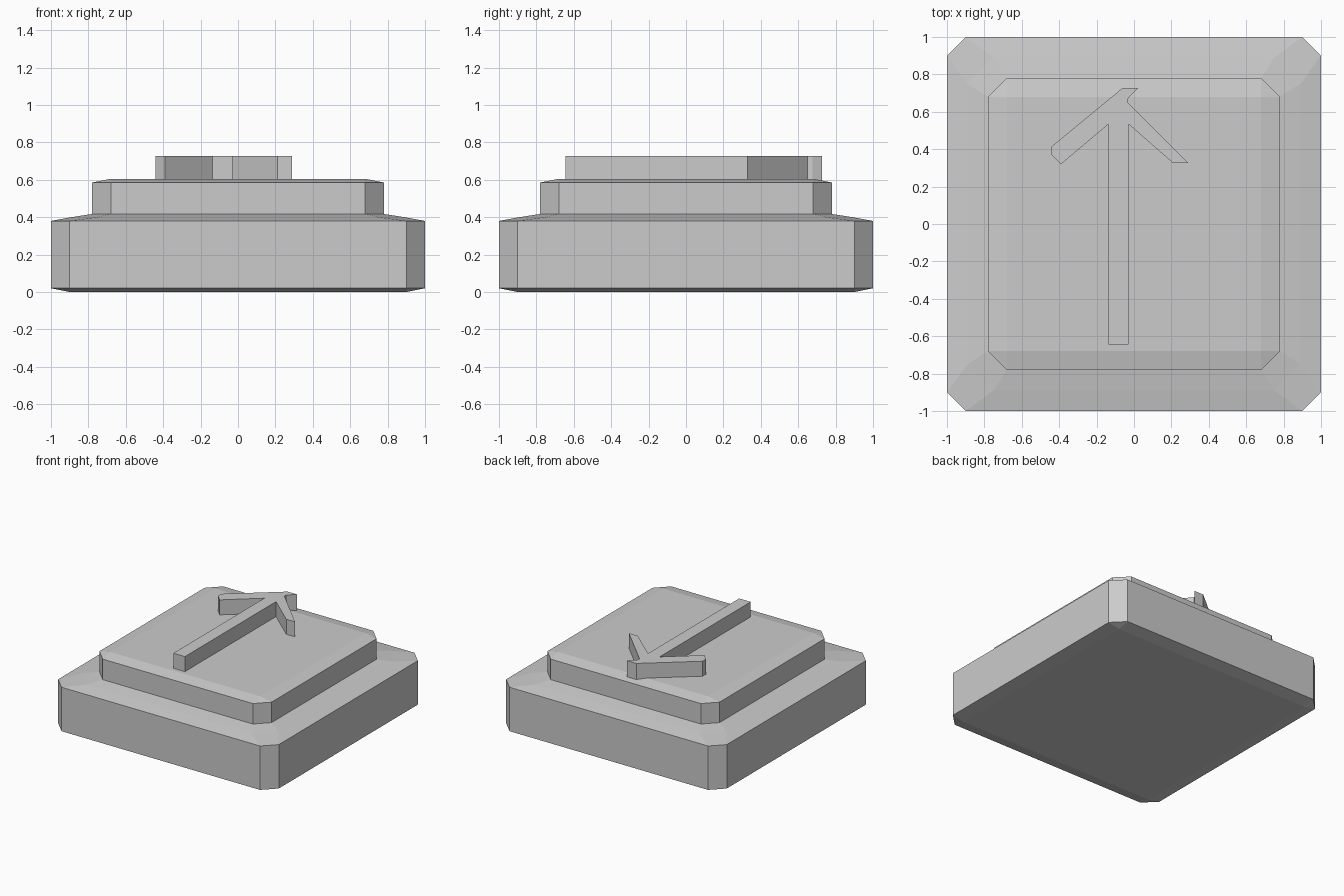
import bpy, bmesh

if "Cube" in bpy.data.objects:
    bpy.data.objects.remove(bpy.data.objects["Cube"])


def make_object(name, bm):
    bmesh.ops.remove_doubles(bm, verts=bm.verts[:], dist=1e-5)
    bmesh.ops.recalc_face_normals(bm, faces=bm.faces[:])
    mesh = bpy.data.meshes.new(name)
    bm.to_mesh(mesh)
    bm.free()
    obj = bpy.data.objects.new(name, mesh)
    bpy.context.collection.objects.link(obj)
    return obj


def cut_square(half, cut, z):
    """Square outline with cut corners, counter-clockwise."""
    a, b = half, half - cut
    return [(a, -b, z), (a, b, z), (b, a, z), (-b, a, z),
            (-a, b, z), (-a, -b, z), (-b, -a, z), (b, -a, z)]


def loft(name, sections):
    """Skin a stack of cut-corner squares and cap both ends."""
    bm = bmesh.new()
    rings = [[bm.verts.new(p) for p in cut_square(*s)] for s in sections]
    for low, high in zip(rings, rings[1:]):
        for i in range(8):
            j = (i + 1) % 8
            bm.faces.new((low[i], low[j], high[j], high[i]))
    bm.faces.new(rings[0][::-1])
    bm.faces.new(rings[-1])
    return make_object(name, bm)


def extrude_outline(name, points, z0, z1):
    bm = bmesh.new()
    face = bm.faces.new([bm.verts.new((x, y, z0)) for x, y in points])
    result = bmesh.ops.extrude_face_region(bm, geom=[face], use_keep_orig=True)
    top = [v for v in result["geom"] if isinstance(v, bmesh.types.BMVert)]
    bmesh.ops.translate(bm, verts=top, vec=(0, 0, z1 - z0))
    return make_object(name, bm)


# Stepped tile: bevelled base, shallow ledge, raised bevelled plate
loft("stepped_tile", [
    (0.90, 0.00, 0.00),
    (1.00, 0.10, 0.02),
    (1.00, 0.10, 0.38),
    (0.89, 0.14, 0.40),
    (0.78, 0.10, 0.417),
    (0.78, 0.10, 0.585),
    (0.68, 0.00, 0.605),
])

# Raised direction arrow with a slightly uneven head
extrude_outline("arrow", [
    (-0.135, -0.645), (-0.03, -0.645), (-0.03, 0.535), (0.21, 0.325),
    (0.29, 0.325), (-0.035, 0.65), (-0.03, 0.675), (0.025, 0.728),
    (-0.06, 0.728), (-0.44, 0.415), (-0.44, 0.37), (-0.39, 0.32),
    (-0.135, 0.535),
], 0.59, 0.728)
